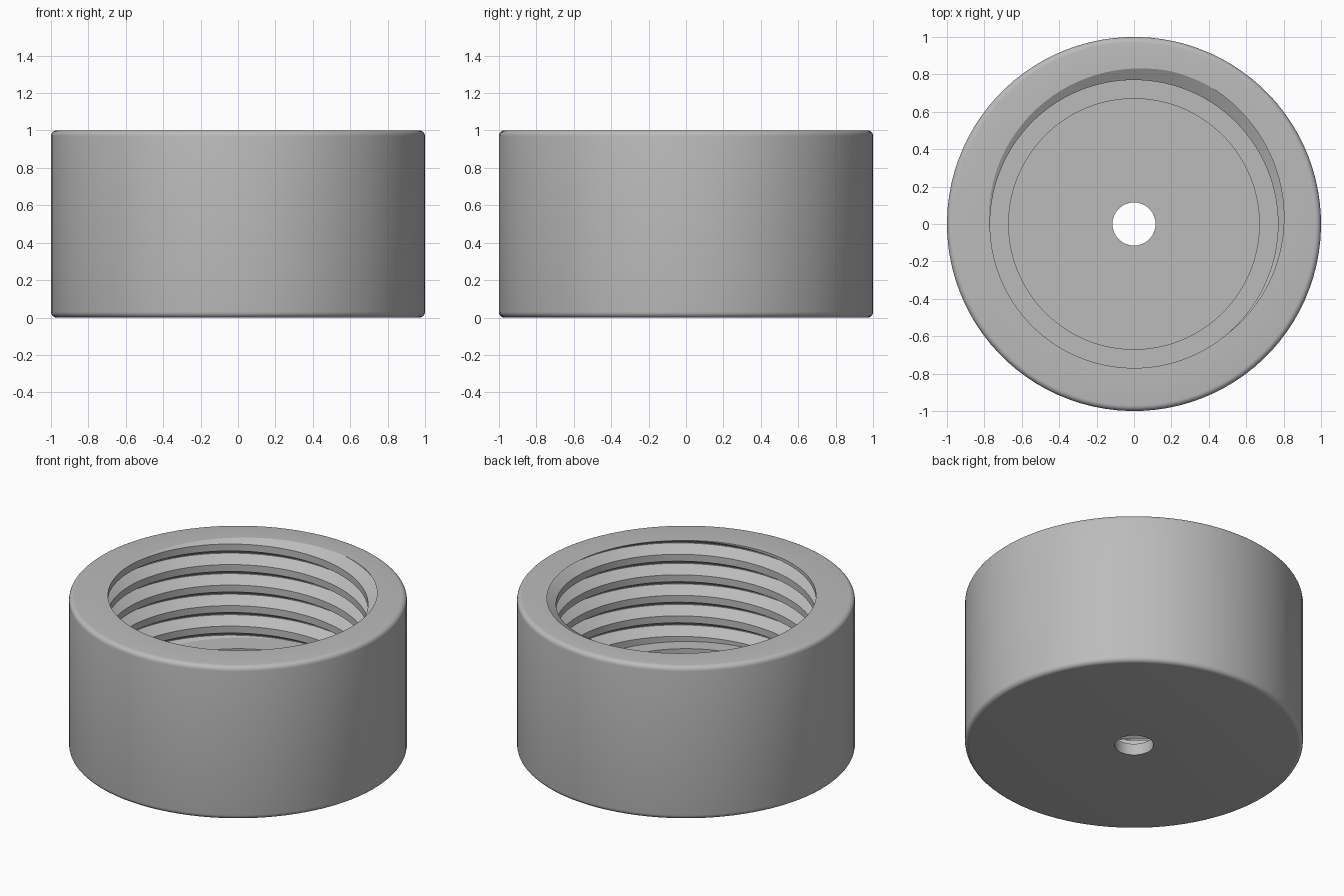
import bpy, bmesh, math
from mathutils import Vector

cube = bpy.data.objects.get("Cube")
if cube:
    bpy.data.objects.remove(cube)

SEGMENTS = 96
PITCH = 0.134
MINOR, MAJOR = 0.77, 0.84
LEDGE_Z, TOP_Z, FILLET = 0.34, 1.0, 0.03
START = math.radians(-50)       # where the groove breaks through the rim

mat = bpy.data.materials.new("plain grey")
mat.use_nodes = True
mat.diffuse_color = (0.5, 0.5, 0.5, 1)
mat.node_tree.nodes["Principled BSDF"].inputs["Base Color"].default_value = (0.5, 0.5, 0.5, 1)


def boundary(bm, z):
    return [e for e in bm.edges if e.is_boundary
            and all(abs(v.co.z - z) < 1e-4 for v in e.verts)]


def sweep(bm, edges, profile):
    """Extrude an edge loop through (radius, height) steps."""
    for radius, z in profile:
        geom = bmesh.ops.extrude_edge_only(bm, edges=edges)["geom"]
        edges = [g for g in geom if isinstance(g, bmesh.types.BMEdge)
                 and g.is_boundary]
        for v in {v for e in edges for v in e.verts}:
            flat = Vector((v.co.x, v.co.y, 0)).normalized() * radius
            v.co = (flat.x, flat.y, z)
    return edges


bm = bmesh.new()

# Helical thread wall: one groove section swept round, turn upon turn
section = [(MINOR, 0), (MAJOR, -0.042), (MAJOR, -0.047), (MINOR, -0.089), (MINOR, -PITCH)]
turns = math.ceil((TOP_Z - LEDGE_Z) / PITCH) + 3
rows = []
for i in range(turns * SEGMENTS + 1):
    a = START + math.tau * i / SEGMENTS
    base = TOP_Z + PITCH * (i / SEGMENTS - turns + 2)
    rows.append([bm.verts.new((r * math.cos(a), r * math.sin(a), base + dz))
                 for r, dz in section])
for a, b in zip(rows, rows[1:]):
    for k in range(len(section) - 1):
        bm.faces.new((a[k], a[k + 1], b[k + 1], b[k]))
bmesh.ops.remove_doubles(bm, verts=bm.verts, dist=1e-4)

# Trim the thread at the rim and the ledge
for z, up in ((TOP_Z, 1), (LEDGE_Z, -1)):
    bmesh.ops.bisect_plane(bm, geom=bm.verts[:] + bm.edges[:] + bm.faces[:],
                           plane_co=(0, 0, z), plane_no=(0, 0, up), clear_outer=True)
bmesh.ops.remove_doubles(bm, verts=bm.verts, dist=1e-5)

# Rim, rounded outer shell, drilled base and recess
ledge = boundary(bm, LEDGE_Z)
arc = [math.pi / 2 * k / 5 for k in range(6)]
outer = [(1 - FILLET + FILLET * math.sin(t), 1 - FILLET + FILLET * math.cos(t)) for t in arc]
outer += [(r, 1 - z) for r, z in reversed(outer)]
inside = [(0.115, 0), (0.115, 0.075), (0.67, 0.075), (0.67, LEDGE_Z)]
last = sweep(bm, boundary(bm, TOP_Z), outer + inside)

# Ledge between the recess and the thread
bmesh.ops.bridge_loops(bm, edges=ledge + last)
bmesh.ops.recalc_face_normals(bm, faces=bm.faces)

mesh = bpy.data.meshes.new("threaded_cap")
bm.to_mesh(mesh)
bm.free()
mesh.materials.append(mat)
cap = bpy.data.objects.new("threaded_cap", mesh)
bpy.context.collection.objects.link(cap)
bpy.context.view_layer.objects.active = cap
cap.select_set(True)
bpy.ops.object.shade_smooth_by_angle(angle=math.radians(30))
